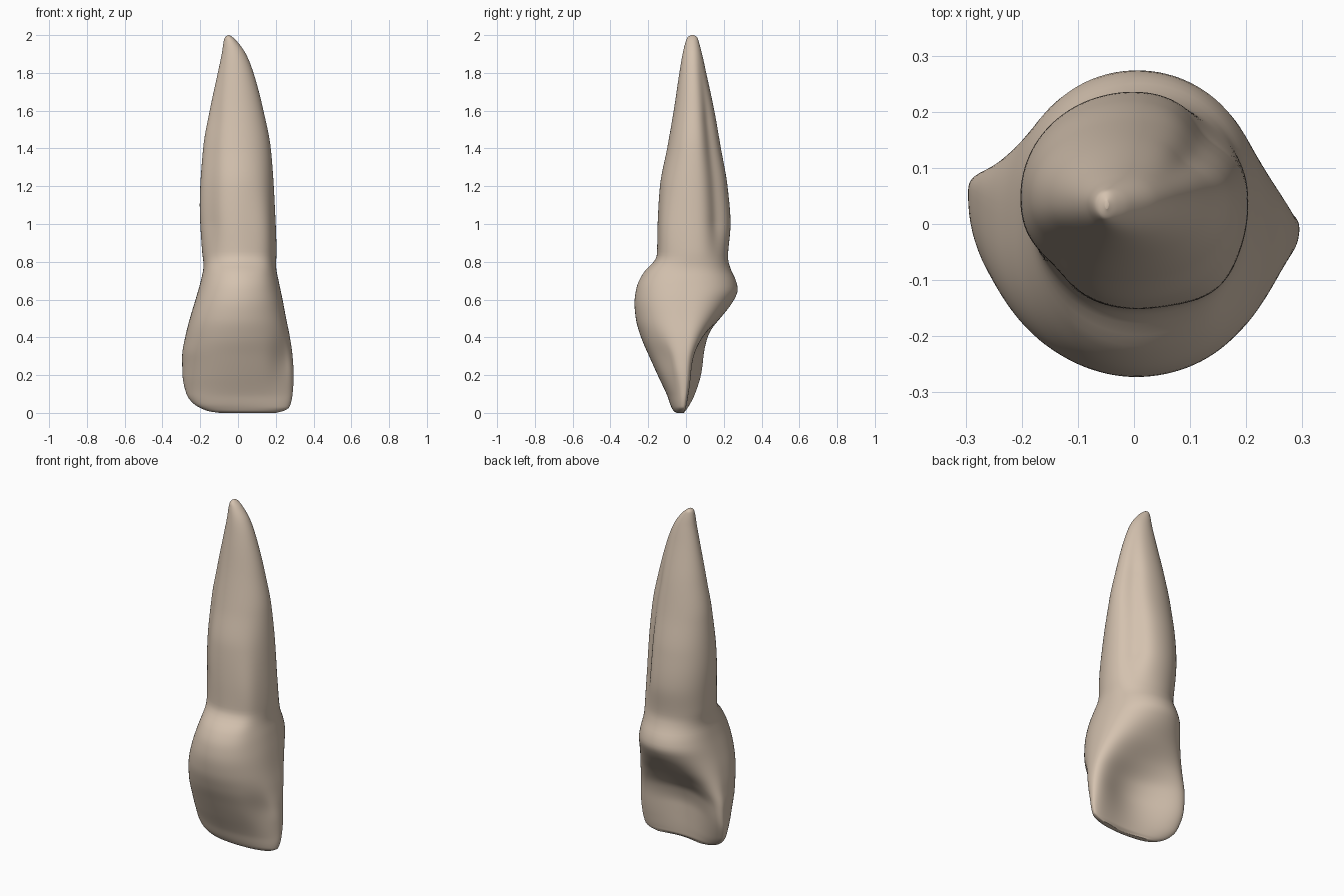
import bpy, bmesh, math

if "Cube" in bpy.data.objects:
    bpy.data.objects.remove(bpy.data.objects["Cube"])

# Outline curves: (height, value) pairs, read along the tooth from biting edge to root tip
LEFT = [(0, -.10), (.01, -.16), (.05, -.237), (.1, -.273), (.2, -.294), (.3, -.296), (.4, -.28), (.5, -.255),
        (.6, -.225), (.7, -.197), (.78, -.182), (.85, -.19), (1.1, -.203), (1.4, -.185), (1.6, -.15),
        (1.8, -.107), (1.9, -.086), (1.97, -.075), (1.99, -.068), (2, -.052)]
RIGHT = [(0, .2), (.01, .24), (.03, .272), (.1, .289), (.2, .295), (.3, .289), (.4, .275), (.5, .255),
         (.6, .236), (.7, .215), (.78, .201), (.85, .204), (1.1, .195), (1.4, .174), (1.6, .135),
         (1.8, .082), (1.9, .042), (1.97, -.008), (1.99, -.03), (2, -.045)]
FRONT = [(0, -.05), (.01, -.066), (.1, -.103), (.2, -.15), (.3, -.195), (.4, -.238), (.5, -.266), (.58, -.273),
         (.66, -.263), (.75, -.22), (.79, -.178), (.83, -.154), (1, -.15), (1.2, -.138), (1.4, -.1),
         (1.6, -.065), (1.8, -.035), (1.9, -.018), (1.97, 0), (1.99, .01), (2, .027)]
# back surface down the middle, and at the raised side margins
BACK_MID = [(0, -.03), (.02, -.015), (.1, -.012), (.2, -.012), (.3, .01), (.4, .085), (.5, .18), (.6, .255),
            (.65, .275), (.7, .265), (.76, .237), (.82, .222), (1, .236), (1.2, .22), (1.4, .185),
            (1.6, .15), (1.8, .107), (1.9, .085), (1.97, .066), (1.99, .058), (2, .042)]
BACK_RIM = [(0, -.008), (.02, .01), (.1, .05), (.2, .083), (.3, .105), (.4, .145), (.5, .2), (.6, .255)]
# y of the widest points, skew of the left and right margins, squareness of front and back
WAIST = [(0, -.015), (.1, .01), (.2, .022), (.35, .025), (.6, .01), (.85, .04), (1.4, .045), (2, .035)]
SKEW = [(0, 0), (.1, .02), (.25, .033), (.55, .005), (.8, 0), (2, 0)]
POWER = [(0, .65), (.1, .7), (.3, .74), (.6, .82), (.85, .9), (2, 1)]
FRONT_POWER = [(0, .9), (.1, 1), (.25, .9), (.5, .8), (.85, .9), (2, 1)]


def curve(pts, z):
    """Smooth interpolation without overshoot."""
    n = len(pts)
    if z >= pts[-1][0]:
        return pts[-1][1]

    def slope(i):
        return (pts[i + 1][1] - pts[i][1]) / (pts[i + 1][0] - pts[i][0])

    def tangent(i):
        if i == 0 or i == n - 1:
            return slope(min(i, n - 2))
        a, b = slope(i - 1), slope(i)
        return 2 * a * b / (a + b) if a * b > 0 else 0

    i = max(k for k in range(n - 1) if pts[k][0] <= z)
    h = pts[i + 1][0] - pts[i][0]
    t = (z - pts[i][0]) / h
    return ((1 + 2 * t) * (1 - t) ** 2 * pts[i][1] + t * (1 - t) ** 2 * h * tangent(i)
            + t * t * (3 - 2 * t) * pts[i + 1][1] + t * t * (t - 1) * h * tangent(i + 1))


def bump(v, centre, width):
    return math.exp(-((v - centre) / width) ** 2)


def section_point(t, z):
    u, s = math.cos(t), math.sin(t)
    xl, xr = curve(LEFT, z), curve(RIGHT, z)
    x = (xl + xr) / 2 + u * (xr - xl) / 2
    mid = curve(WAIST, z) - curve(SKEW, z) * u
    if s < 0:
        y = mid + (curve(FRONT, z) - mid) * abs(s) ** curve(FRONT_POWER, z)
        # shallow hollow near the right margin of the front face
        y += .022 * bump(x, .24, .06) * bump(z, .28, .12) * min(1, -s * 2)
    else:
        back = curve(BACK_MID, z)
        rim = curve(BACK_RIM, z) if z < .6 else back
        w = (1 - u * u) ** 1.5
        y = mid + (rim + (back - rim) * w - curve(WAIST, z)) * s ** curve(POWER, z) if s > 0 else mid
    # long grooves running down the root, and a fuller front right corner
    root = max(0, min(1, (z - .8) / .2)) * max(0, min(1, (1.9 - z) / .35))
    k = 1 - root * (.15 * bump(t, .72, .35) + .08 * bump(t, 3.85, .35))
    k += .07 * bump(t, 5.45, .35) * bump(z, .95, .25)
    cx, cy = (xl + xr) / 2, curve(WAIST, z)
    return (cx + (x - cx) * k, cy + (y - cy) * k, z)


# Tooth: stacked cross-sections, closer together at both ends
bm = bmesh.new()
SIDES, LEVELS = 112, 150
rings = []
for j in range(LEVELS + 1):
    z = 1 - math.cos(math.pi * j / LEVELS)
    rings.append([bm.verts.new(section_point(2 * math.pi * i / SIDES, z)) for i in range(SIDES)])
for a, b in zip(rings, rings[1:]):
    for i in range(SIDES):
        n = (i + 1) % SIDES
        bm.faces.new((a[i], a[n], b[n], b[i]))
# close the biting edge with strips from front to back, and the tip with one face
low = rings[0]
bm.faces.new((low[0], low[-1], low[1]))
for i in range(1, SIDES // 2 - 1):
    bm.faces.new((low[i], low[-i], low[-i - 1], low[i + 1]))
h = SIDES // 2
bm.faces.new((low[h - 1], low[h + 1], low[h]))
bm.faces.new(rings[-1])
bmesh.ops.recalc_face_normals(bm, faces=bm.faces)
for f in bm.faces:
    f.smooth = True
mesh = bpy.data.meshes.new("tooth")
bm.to_mesh(mesh)
bm.free()
tooth = bpy.data.objects.new("tooth", mesh)
bpy.context.collection.objects.link(tooth)

ivory = bpy.data.materials.new("warm ivory")
ivory.diffuse_color = (.66, .54, .43, 1)
ivory.use_nodes = True
ivory.node_tree.nodes["Principled BSDF"].inputs["Base Color"].default_value = ivory.diffuse_color
mesh.materials.append(ivory)

# soften small ripples
soft = tooth.modifiers.new("soften", 'SMOOTH')
soft.factor = .5
soft.iterations = 3
